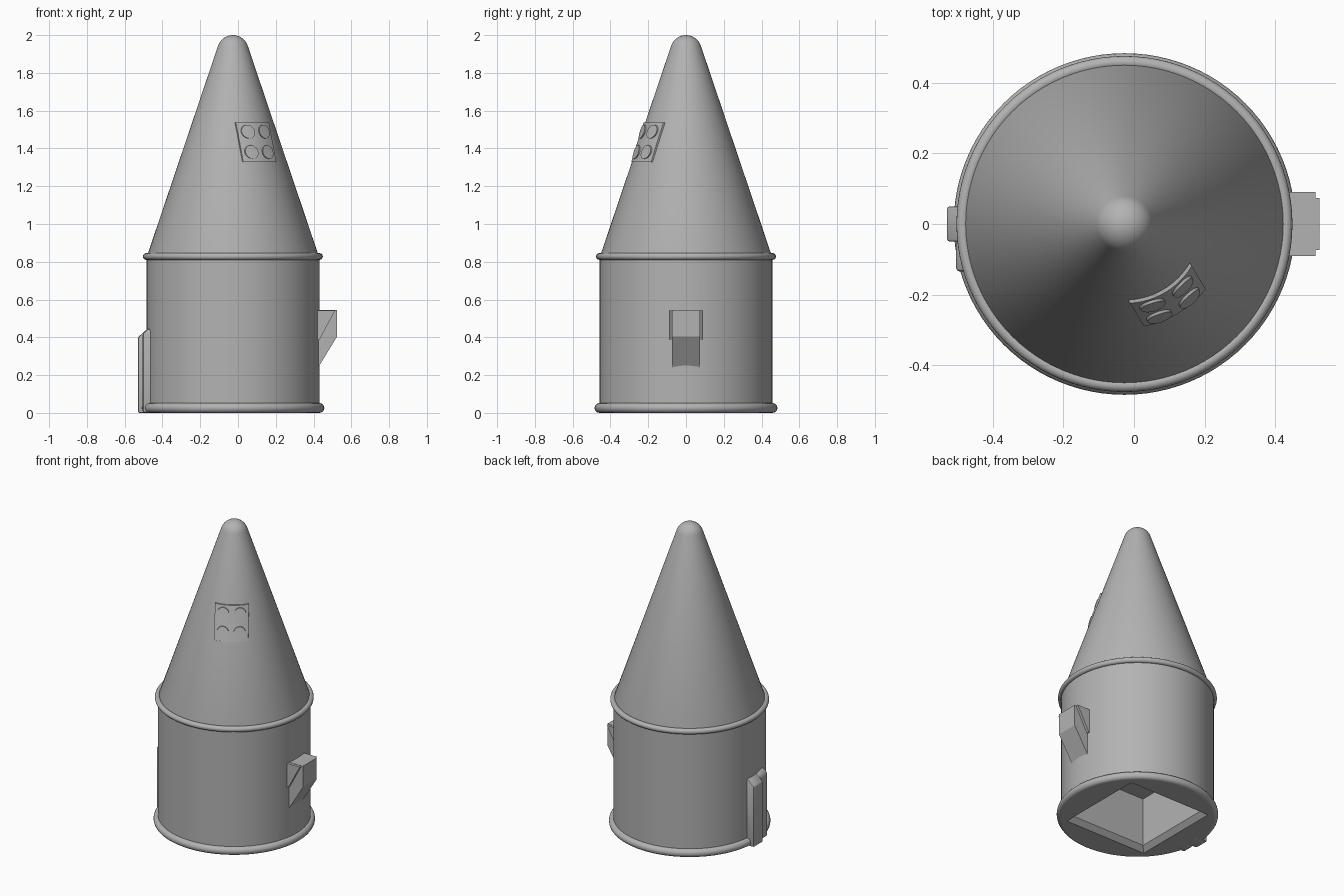
import bpy, bmesh, math
from mathutils import Vector

cube = bpy.data.objects.get("Cube")
if cube:
    bpy.data.objects.remove(cube, do_unlink=True)

CX = -0.027                 # tower axis
R = 0.458                   # wall radius
SEG = 96

grey = bpy.data.materials.new("stone grey")
grey.use_nodes = True
grey.diffuse_color = (0.45, 0.45, 0.45, 1)
grey.node_tree.nodes["Principled BSDF"].inputs["Base Color"].default_value = (0.45, 0.45, 0.45, 1)


def finish(bm, name, smooth=True, cutter=False):
    bmesh.ops.recalc_face_normals(bm, faces=bm.faces)
    me = bpy.data.meshes.new(name)
    bm.to_mesh(me)
    bm.free()
    me.materials.append(grey)
    ob = bpy.data.objects.new(name, me)
    bpy.context.collection.objects.link(ob)
    if cutter:
        ob.hide_render = True
        ob.hide_viewport = True
        ob.display_type = 'WIRE'
    elif smooth:
        bpy.ops.object.select_all(action='DESELECT')
        ob.select_set(True)
        bpy.context.view_layer.objects.active = ob
        bpy.ops.object.shade_smooth_by_angle(angle=math.radians(35))
    return ob


def lathe(name, profile, closed=False):
    """Spin (radius, z) points around the tower axis."""
    bm = bmesh.new()
    vs = [bm.verts.new((CX + r, 0, z)) for r, z in profile]
    es = [bm.edges.new(p) for p in zip(vs, vs[1:])]
    if closed:
        es.append(bm.edges.new((vs[-1], vs[0])))
    bmesh.ops.spin(bm, geom=vs + es, cent=(CX, 0, 0), axis=(0, 0, 1),
                   angle=math.tau, steps=SEG, use_merge=True)
    bmesh.ops.remove_doubles(bm, verts=bm.verts, dist=1e-5)
    return finish(bm, name)


def ring(name, z, minor):
    pts = [(R + minor * math.cos(i * math.tau / 16), z + minor * math.sin(i * math.tau / 16))
           for i in range(16)]
    return lathe(name, pts, closed=True)


def prism(name, outline, y0, y1, bevel=0.0):
    """Extrude an (x, z) outline from y0 to y1."""
    bm = bmesh.new()
    f = bm.faces.new([bm.verts.new((x, y0, z)) for x, z in outline])
    ext = bmesh.ops.extrude_face_region(bm, geom=[f])["geom"]
    bmesh.ops.translate(bm, vec=(0, y1 - y0, 0),
                        verts=[v for v in ext if isinstance(v, bmesh.types.BMVert)])
    if bevel:
        bmesh.ops.bevel(bm, geom=bm.edges[:], offset=bevel, segments=2,
                        profile=0.5, affect='EDGES')
    return finish(bm, name, smooth=bool(bevel))


def cut(target, cutter):
    mod = target.modifiers.new(cutter.name, 'BOOLEAN')
    mod.operation = 'DIFFERENCE'
    mod.solver = 'EXACT'
    mod.object = cutter


# Round wall, roof and trim rings
wall = lathe("wall", [(0, 0), (R, 0), (R, 0.83), (0, 0.83)])
TIP_R, TIP_Z = 0.083, 1.917
tilt = math.radians(18.4)
cap = [(TIP_R * math.cos(a), TIP_Z + TIP_R * math.sin(a))
       for a in (tilt + (math.pi / 2 - tilt) * i / 10 for i in range(10))]
roof = lathe("roof", [(0, 0.82), (0.453, 0.82), (0.453, 0.835)] + cap + [(0, 2.0)])
ring("base_ring", 0.026, 0.026)
ring("eave_ring", 0.828, 0.018)

# Square hollow with a chamfered mouth in the underside
bm = bmesh.new()
loops = [[bm.verts.new((CX + sx * h, sy * h, z))
          for sx, sy in ((-1, -1), (1, -1), (1, 1), (-1, 1))]
         for h, z in ((0.33, -0.03), (0.27, 0.03), (0.27, 0.35))]
for lo, hi in zip(loops, loops[1:]):
    for i in range(4):
        j = (i + 1) % 4
        bm.faces.new((lo[i], lo[j], hi[j], hi[i]))
bm.faces.new(loops[0])
bm.faces.new(loops[-1])
cut(wall, finish(bm, "hollow_cutter", cutter=True))

# Round hole above the ledge
bm = bmesh.new()
bmesh.ops.create_cone(bm, cap_ends=True, segments=48, radius1=0.062, radius2=0.062, depth=0.3)
for v in bm.verts:
    v.co = Vector((v.co.z + CX + R, v.co.y, v.co.x + 0.638))
cut(wall, finish(bm, "hole_cutter", cutter=True))

# Ledge: wedge bracket with a triangular cheek on each side
prism("ledge", [(0.40, 0.545), (0.525, 0.545), (0.525, 0.405), (0.40, 0.20)], -0.073, 0.073)
for side, name in ((-1, "ledge_cheek_right"), (1, "ledge_cheek_left")):
    prism(name, [(0.40, 0.543), (0.515, 0.543), (0.43, 0.385), (0.40, 0.385)],
          side * 0.055, side * 0.09)

# Door block and the lower strip beside it
prism("door", [(-0.44, 0), (-0.53, 0), (-0.53, 0.40), (-0.48, 0.445), (-0.44, 0.445)],
      -0.05, 0.05, bevel=0.008)
prism("door_strip", [(-0.43, 0), (-0.505, 0), (-0.505, 0.42), (-0.48, 0.445), (-0.43, 0.445)],
      -0.135, -0.045, bevel=0.012)

# Window panel and discs, wrapped onto the roof slope
azim = math.radians(-59)
OUT = Vector((math.cos(azim), math.sin(azim), 0))
SIDE = Vector((-math.sin(azim), math.cos(azim), 0))


def wrap(bm, name, inner, outer):
    """Thicken a flat (u, z) sheet and lay it on the cone."""
    ext = bmesh.ops.extrude_face_region(bm, geom=bm.faces[:])["geom"]
    top = {v for v in ext if isinstance(v, bmesh.types.BMVert)}
    for v in bm.verts:
        u, z = v.co.x, v.co.y
        r = 0.453 + (0.835 - z) * 0.3333
        depth = math.sqrt(r * r - u * u) + (outer if v in top else inner)
        v.co = Vector((CX, 0, z)) + SIDE * u + OUT * depth
    return finish(bm, name)


bm = bmesh.new()
bmesh.ops.create_grid(bm, x_segments=12, y_segments=4, size=1)
for v in bm.verts:
    v.co = Vector((v.co.x * 0.102, 1.433 + v.co.y * 0.105, 0))
wrap(bm, "window_panel", -0.02, 0.007)

for sx in (-1, 1):
    for sz in (-1, 1):
        bm = bmesh.new()
        bmesh.ops.create_circle(bm, cap_ends=True, cap_tris=True, segments=32, radius=0.036)
        bmesh.ops.translate(bm, verts=bm.verts, vec=(sx * 0.05, 1.435 + sz * 0.054, 0))
        wrap(bm, "window_disc_%s_%s" % ("upper" if sz > 0 else "lower",
                                        "left" if sx > 0 else "right"), -0.01, 0.015)
